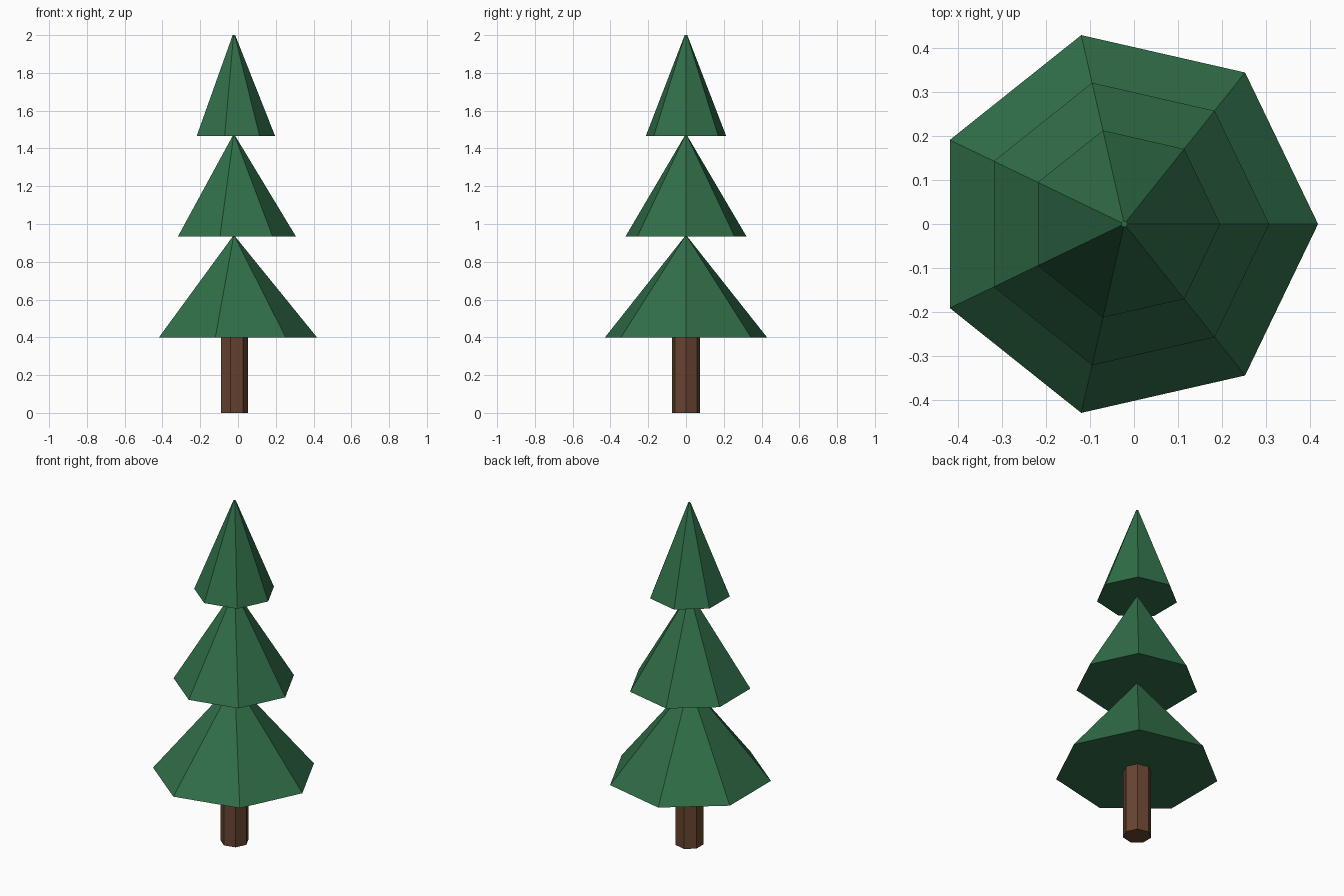
import bpy
import bmesh
from math import cos, sin, tau

cube = bpy.data.objects.get("Cube")
if cube:
    bpy.data.objects.remove(cube, do_unlink=True)

SIDES = 7
AXIS_X = -0.022


def make_material(name, rgb):
    mat = bpy.data.materials.new(name)
    mat.use_nodes = True
    color = (*rgb, 1.0)
    mat.diffuse_color = color
    bsdf = next(n for n in mat.node_tree.nodes if n.type == "BSDF_PRINCIPLED")
    bsdf.inputs["Base Color"].default_value = color
    bsdf.inputs["Roughness"].default_value = 0.9
    return mat


def tapered_prism(name, r_low, r_high, z_low, z_high, mat):
    """Closed seven-sided frustum with one corner pointing to +x."""
    bm = bmesh.new()

    def ring(r, z):
        angles = [tau * i / SIDES for i in range(SIDES)]
        return [bm.verts.new((r * cos(a), r * sin(a), z)) for a in angles]

    low, high = ring(r_low, 0), ring(r_high, z_high - z_low)
    for i in range(SIDES):
        j = (i + 1) % SIDES
        bm.faces.new((low[i], low[j], high[j], high[i]))
    bm.faces.new(low[::-1])
    bm.faces.new(high)
    mesh = bpy.data.meshes.new(name)
    bm.to_mesh(mesh)
    bm.free()
    mesh.materials.append(mat)
    obj = bpy.data.objects.new(name, mesh)
    obj.location = (AXIS_X, 0, z_low)
    bpy.context.collection.objects.link(obj)
    return obj


bark = make_material("bark brown", (0.138, 0.058, 0.030))
needles = make_material("needle green", (0.030, 0.156, 0.065))

# Trunk
tapered_prism("trunk", 0.076, 0.076, 0, 0.4, bark)

# Three equal-height tiers of foliage, shrinking towards the tip
TIER_HEIGHT = 1.6 / 3
for i, (tier, radius) in enumerate((("lower", 0.44), ("middle", 0.329), ("upper", 0.218))):
    base = 0.4 + i * TIER_HEIGHT
    tapered_prism(tier + "_foliage", radius, 0.007, base, base + TIER_HEIGHT, needles)
